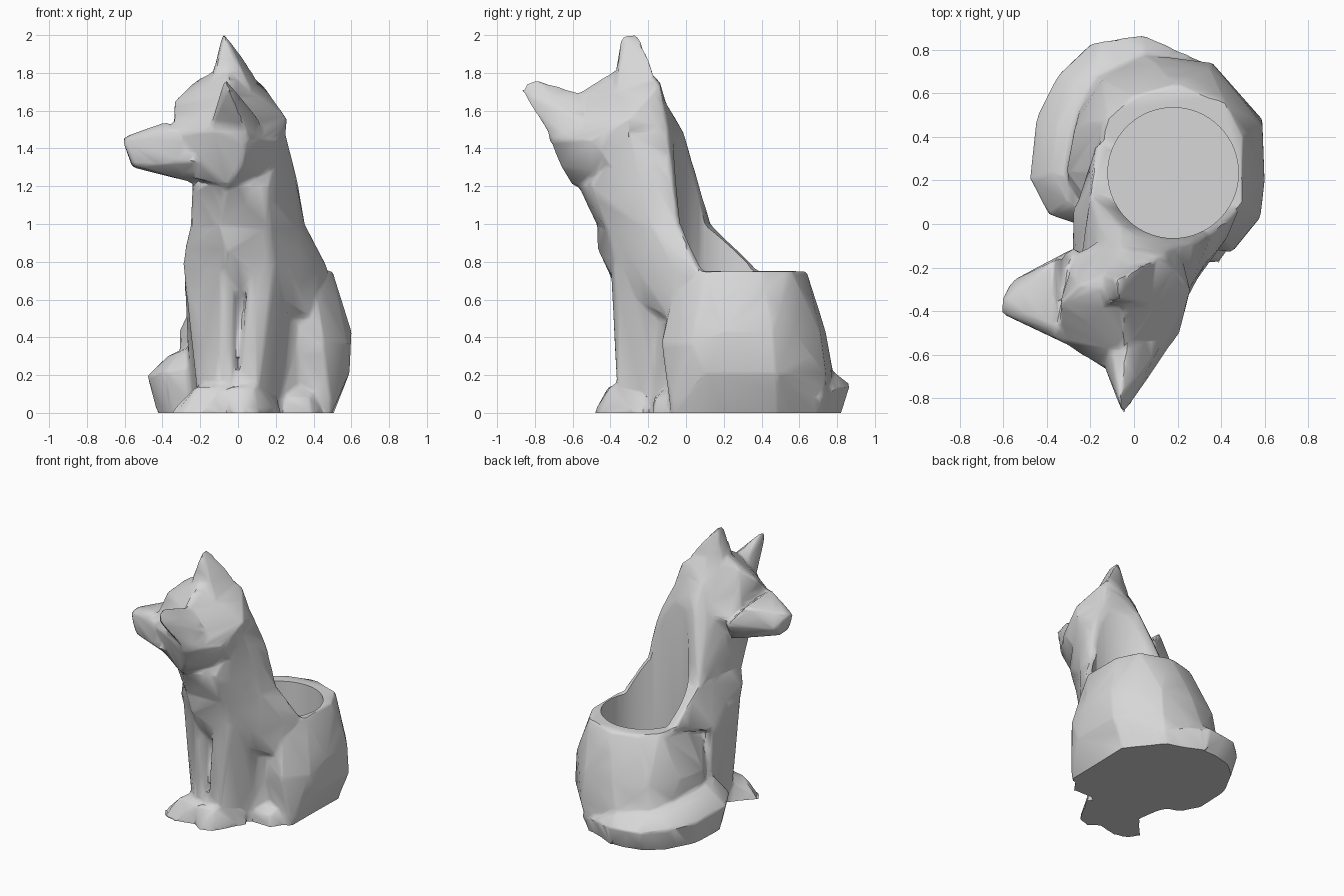
import bpy
import bmesh
from math import radians
from mathutils import Vector

default_cube = bpy.data.objects.get("Cube")
if default_cube:
    bpy.data.objects.remove(default_cube, do_unlink=True)

CLAY = (0.68, 0.68, 0.68, 1.0)
clay = bpy.data.materials.new("clay grey")
clay.use_nodes = True
clay.diffuse_color = CLAY
clay.node_tree.nodes["Principled BSDF"].inputs["Base Color"].default_value = CLAY


def faceted(name, *groups):
    """Make one object from the convex hull of each group of points, in hundredths."""
    bm = bmesh.new()
    for group in groups:
        verts = [bm.verts.new(Vector(point) / 100) for point in group]
        result = bmesh.ops.convex_hull(bm, input=verts)
        loose = {item for key in ("geom_interior", "geom_unused")
                 for item in result[key] if isinstance(item, bmesh.types.BMVert)}
        bmesh.ops.delete(bm, geom=list(loose), context="VERTS")
    bmesh.ops.recalc_face_normals(bm, faces=bm.faces[:])
    mesh = bpy.data.meshes.new(name)
    bm.to_mesh(mesh)
    bm.free()
    mesh.materials.append(clay)
    obj = bpy.data.objects.new(name, mesh)
    bpy.context.collection.objects.link(obj)
    return obj


def at_height(z, *points):
    return [(x, y, z) for x, y in points]


# Rounded rump with a flat rim around the pot
body = faceted(
    "body",
    at_height(75, (50, 40), (50, 10), (42, 56), (20, 64), (0, 59),
              (-13, 48), (-16, 25), (40, -4), (-10, -5))
    + at_height(43, (60, 20), (59, 46), (50, 57), (35, 71), (10, 74),
                (-15, 66), (-27, 45), (-31, 24))
    + at_height(37, (45, -13), (58, 3))
    + at_height(21, (59, 10), (59, 48), (36, 74), (5, 78))
    + at_height(0, (49, -8), (50, 48), (30, 73), (-20, 70), (-30, 30), (-25, 0)),
)

# Belly joining the rump to the front legs
belly = faceted(
    "belly",
    at_height(0, (-20, -20), (-25, 10), (-2, -32), (20, -20), (40, 0))
    + at_height(70, (-28, -12), (-28, 8), (1, -33), (28, -15), (42, -2)),
)

# Chest and shoulders sweeping back to the rim
chest = faceted(
    "chest",
    at_height(99, (36, -4), (33, -18), (17, -42), (-10, -47),
              (-25, -30), (-23, 0), (-20, 14))
    + at_height(87, (-6, -47), (-28, -28))
    + at_height(76, (48, 6), (43, -6), (-17, 38))
    + at_height(64, (17, -34), (-4, -36), (-28, -20), (-28, 4))
    + at_height(50, (40, -8), (25, -14)),
)

# Neck
neck = faceted(
    "neck",
    at_height(97, (36, -4), (33, -18), (17, -42), (-10, -46), (-25, -30), (-20, 14))
    + at_height(120, (32, -7), (28, -24), (16, -50), (-6, -57), (-24, -42), (-24, -14))
    + at_height(132, (-16, 0), (29, -8))
    + at_height(148, (25, -30), (22, -10), (-6, -1), (-18, -16))
    + at_height(168, (12, -13), (-6, -13)),
)

# Head turned to its right and tilted
head = faceted(
    "head",
    [(26, -30, 156), (21, -50, 144), (13, -14, 174), (5, -14, 176),
     (-25, -28, 174), (-13, -30, 181), (-34, -36, 165), (-34, -54, 147),
     (-13, -67, 150), (5, -73, 146), (2, -66, 130), (-4, -57, 169),
     (-5, -40, 180), (-4, -20, 181), (-28, -48, 125), (-27, -14, 140),
     (-25, -20, 126), (-5, -60, 120), (22, -35, 126), (20, -8, 145),
     (-10, -5, 145)],
)
muzzle = faceted(
    "muzzle",
    [(-61, -35, 146), (-61, -41, 144), (-56, -43, 131), (-56, -33, 130),
     (-56, -26, 137), (-37, -17, 152), (-38, -47, 154), (-33, -54, 150),
     (-23, -59, 133), (-26, -10, 138), (-26, -18, 125), (-24, -45, 122)],
)
right_ear = faceted(
    "right_ear",
    [(-5, -88, 172), (-7, -81, 177), (-15, -62, 150), (6, -72, 146),
     (-10, -60, 166), (-2, -55, 169), (12, -56, 154)],
)
left_ear = faceted(
    "left_ear",
    [(-8, -26, 201), (-7, -34, 200), (-14, -38, 176), (-14, -22, 176),
     (4, -19, 186), (10, -38, 165), (14, -14, 170)],
)

# Front legs and paws
right_leg = faceted(
    "right_front_leg",
    at_height(80, (-29, -24), (-8, -40), (-28, -10))
    + at_height(62, (-27, -22), (-11, -36), (-2, -37), (-27, -8), (2, -25))
    + at_height(6, (-21, -25), (-21, -14), (-10, -36), (-2, -36), (0, -18)),
)
left_leg = faceted(
    "left_front_leg",
    at_height(80, (8, -40), (18, -38), (29, -14))
    + at_height(62, (4, -37), (18, -36), (27, -22), (28, -12))
    + at_height(6, (0, -36), (10, -36), (23, -16), (0, -18)),
)
right_paw = faceted(
    "right_front_paw",
    at_height(0, (-36, -36), (-31, -44), (-20, -47), (-6, -43), (-20, -18), (0, -25))
    + at_height(14, (-22, -37), (-7, -40), (-20, -25)),
)
left_paw = faceted(
    "left_front_paw",
    at_height(0, (-8, -42), (2, -49), (11, -45), (24, -22), (0, -18))
    + at_height(14, (-4, -41), (9, -40), (18, -22)),
)
hind_paw = faceted(
    "left_hind_paw",
    at_height(0, (23, -17), (39, -18), (46, -8), (25, 5))
    + at_height(8, (27, -17), (38, -16))
    + at_height(14, (30, -10), (42, 0)),
)

# Tail wrapped around the right side, one hull per bend
centre = Vector((5, 35))
bends = [(37, 72, 14), (20, 80, 20), (4, 87, 23), (-20, 83, 23), (-34, 70, 25),
         (-45, 49, 27), (-48, 21, 30), (-39, 4, 33), (-26, 0, 36)]


def tail_section(x, y, height):
    """Bottom, outer edge, ridge and hidden inner edge of the tail."""
    outer = Vector((x, y))
    profile = ((0.1, 0), (0, 0.65 * height), (0.2, height),
               (0.45, height + 4), (0.45, 0))
    return [(*outer.lerp(centre, inset), z) for inset, z in profile]


sections = [tail_section(*bend) for bend in bends]
tail = faceted("tail", *[a + b for a, b in zip(sections, sections[1:])])

# Fuse the parts into one softened, faceted skin
bpy.ops.object.select_all(action="DESELECT")
for part in (body, belly, chest, neck, head, muzzle, right_ear, left_ear, right_leg,
             left_leg, right_paw, left_paw, hind_paw, tail):
    part.select_set(True)
bpy.context.view_layer.objects.active = body
bpy.ops.object.join()
body.name = "fox_planter"

remesh = body.modifiers.new("fuse", "REMESH")
remesh.mode = "VOXEL"
remesh.voxel_size = 0.015
soften = body.modifiers.new("soften", "SMOOTH")
soften.iterations = 4
reduce = body.modifiers.new("facets", "DECIMATE")
reduce.ratio = 0.03
for modifier in (remesh, soften, reduce):
    bpy.ops.object.modifier_apply(modifier=modifier.name)

# Flat base
for vertex in body.data.vertices:
    if vertex.co.z < 0.025:
        vertex.co.z = 0

# Round pot hollowed out of the back
bpy.ops.mesh.primitive_cylinder_add(
    vertices=64, radius=0.3, depth=1.5, location=(0.18, 0.235, 0.46 + 0.75))
cutter = bpy.context.object
cutter.name = "pot_cutter"
cutter.hide_render = True
cutter.data.materials.append(clay)
bpy.ops.object.select_all(action="DESELECT")
body.select_set(True)
bpy.context.view_layer.objects.active = body
cut = body.modifiers.new("pot", "BOOLEAN")
cut.operation = "DIFFERENCE"
cut.solver = "EXACT"
cut.object = cutter
bpy.ops.object.modifier_apply(modifier=cut.name)
bpy.data.objects.remove(cutter, do_unlink=True)

# Smooth the shallow facets and keep the strong edges
bpy.ops.object.shade_smooth_by_angle(angle=radians(40))
